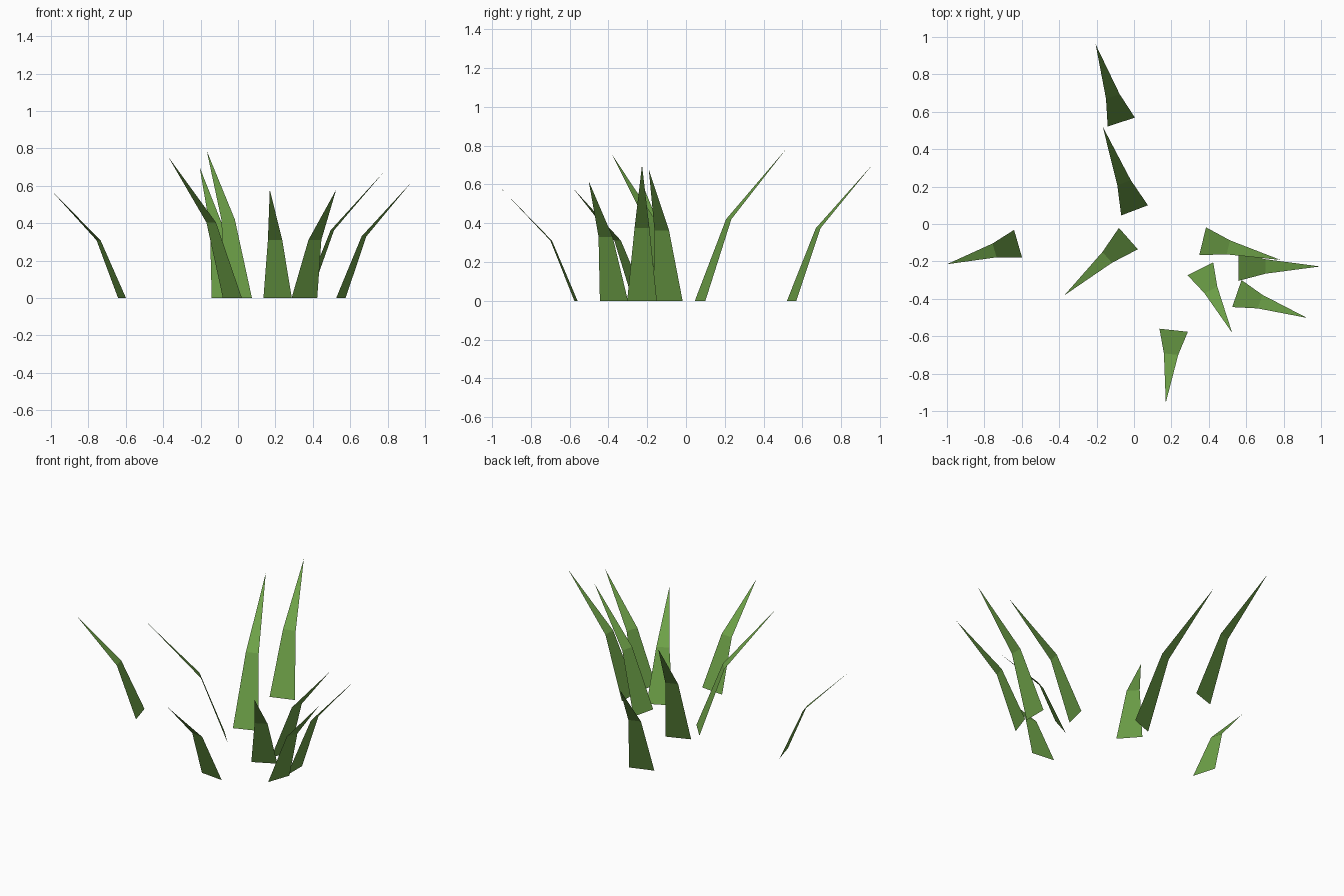
import bpy
from mathutils import Vector

if "Cube" in bpy.data.objects:
    bpy.data.objects.remove(bpy.data.objects["Cube"])

# One flat green for every blade
green = bpy.data.materials.new("grass_green")
green.diffuse_color = (0.156, 0.361, 0.065, 1.0)
green.use_nodes = True
green.node_tree.nodes["Principled BSDF"].inputs["Base Color"].default_value = green.diffuse_color

BASE_WIDTH = 0.153
BEND_WIDTH = 0.077
BEND_REACH = 0.33    # share of the outward lean at the bend
BEND_HEIGHT = 0.535  # share of the height at the bend


def grass_blade(name, base, tip):
    """Flat bent blade: a tapering lower panel and a pointed upper panel."""
    foot = Vector((base[0], base[1], 0.0))
    point = Vector(tip)
    lean = point - foot
    side = Vector((-lean.y, lean.x, 0.0)).normalized()
    bend = foot + Vector((lean.x * BEND_REACH, lean.y * BEND_REACH, lean.z * BEND_HEIGHT))
    verts = [foot + side * BASE_WIDTH / 2, foot - side * BASE_WIDTH / 2,
             bend - side * BEND_WIDTH / 2, bend + side * BEND_WIDTH / 2, point]
    mesh = bpy.data.meshes.new(name)
    mesh.from_pydata(verts, [], [(0, 1, 2, 3), (3, 2, 4)])
    mesh.materials.append(green)
    mesh.update()
    obj = bpy.data.objects.new(name, mesh)
    bpy.context.collection.objects.link(obj)
    return obj


# Base centre (x, y) and tip (x, y, z) of each blade in the tuft
blades = [
    ((-0.068, 0.545), (-0.205, 0.960, 0.700)),
    ((0.003, 0.073), (-0.167, 0.520, 0.787)),
    ((-0.620, -0.105), (-1.000, -0.215, 0.577)),
    ((-0.030, -0.078), (-0.373, -0.382, 0.755)),
    ((0.367, -0.092), (0.783, -0.192, 0.678)),
    ((0.560, -0.227), (0.995, -0.227, 0.700)),
    ((0.355, -0.240), (0.525, -0.582, 0.580)),
    ((0.550, -0.372), (0.925, -0.502, 0.617)),
    ((0.212, -0.568), (0.170, -0.955, 0.580)),
]
for i, (base, tip) in enumerate(blades, 1):
    grass_blade(f"grass_blade_{i}", base, tip)
